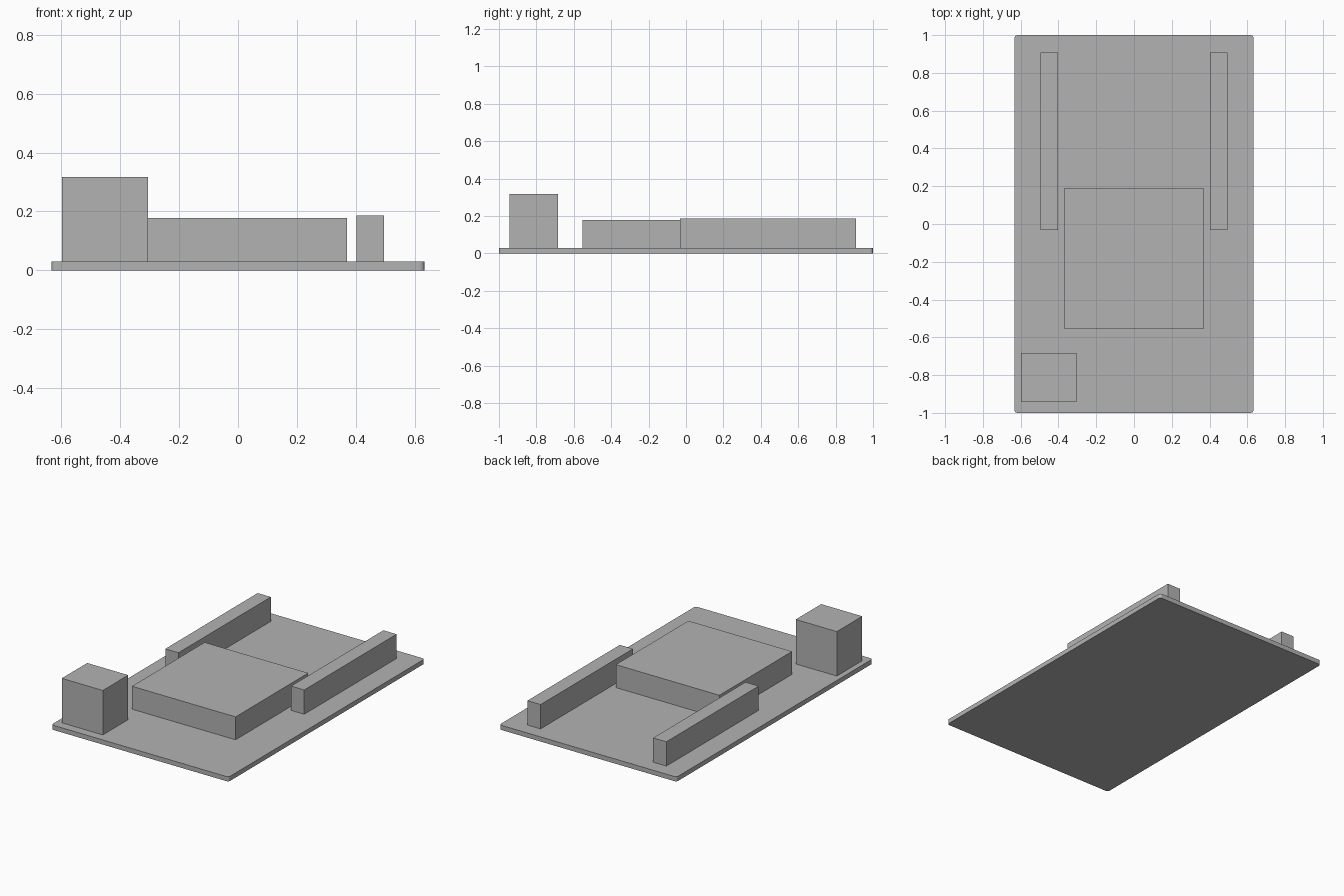
import bpy
import bmesh

old = bpy.data.objects.get("Cube")
if old:
    bpy.data.objects.remove(old, do_unlink=True)

# Single flat grey
GREY = (0.45, 0.45, 0.45, 1.0)
grey = bpy.data.materials.new("plain_grey")
grey.use_nodes = True
grey.diffuse_color = GREY
grey.node_tree.nodes["Principled BSDF"].inputs["Base Color"].default_value = GREY

BOARD_TOP = 0.03


def box(name, x, y, z, corner=0.0):
    """Box spanning the (min, max) ranges, with optional rounded upright edges."""
    bm = bmesh.new()
    bmesh.ops.create_cube(bm, size=1)
    for v in bm.verts:
        v.co = [lo if c < 0 else hi for c, (lo, hi) in zip(v.co, (x, y, z))]
    if corner:
        upright = [e for e in bm.edges
                   if abs(e.verts[0].co.z - e.verts[1].co.z) > 0.001]
        bmesh.ops.bevel(bm, geom=upright, offset=corner, segments=4,
                        profile=0.5, affect='EDGES')
    mesh = bpy.data.meshes.new(name)
    bm.to_mesh(mesh)
    bm.free()
    mesh.materials.append(grey)
    obj = bpy.data.objects.new(name, mesh)
    bpy.context.collection.objects.link(obj)
    return obj


# Thin base board with slightly rounded corners
box("base_board", (-0.633, 0.633), (-1, 1), (0, BOARD_TOP), corner=0.016)

# Broad central block
box("central_block", (-0.37, 0.37), (-0.553, 0.188), (BOARD_TOP, 0.178))

# Tall block at the front right corner
box("corner_block", (-0.598, -0.305), (-0.943, -0.684), (BOARD_TOP, 0.317))

# Mirrored pair of long strips
for side, x in (("right", (-0.496, -0.402)), ("left", (0.402, 0.496))):
    box(side + "_header_strip", x, (-0.033, 0.909), (BOARD_TOP, 0.187))
